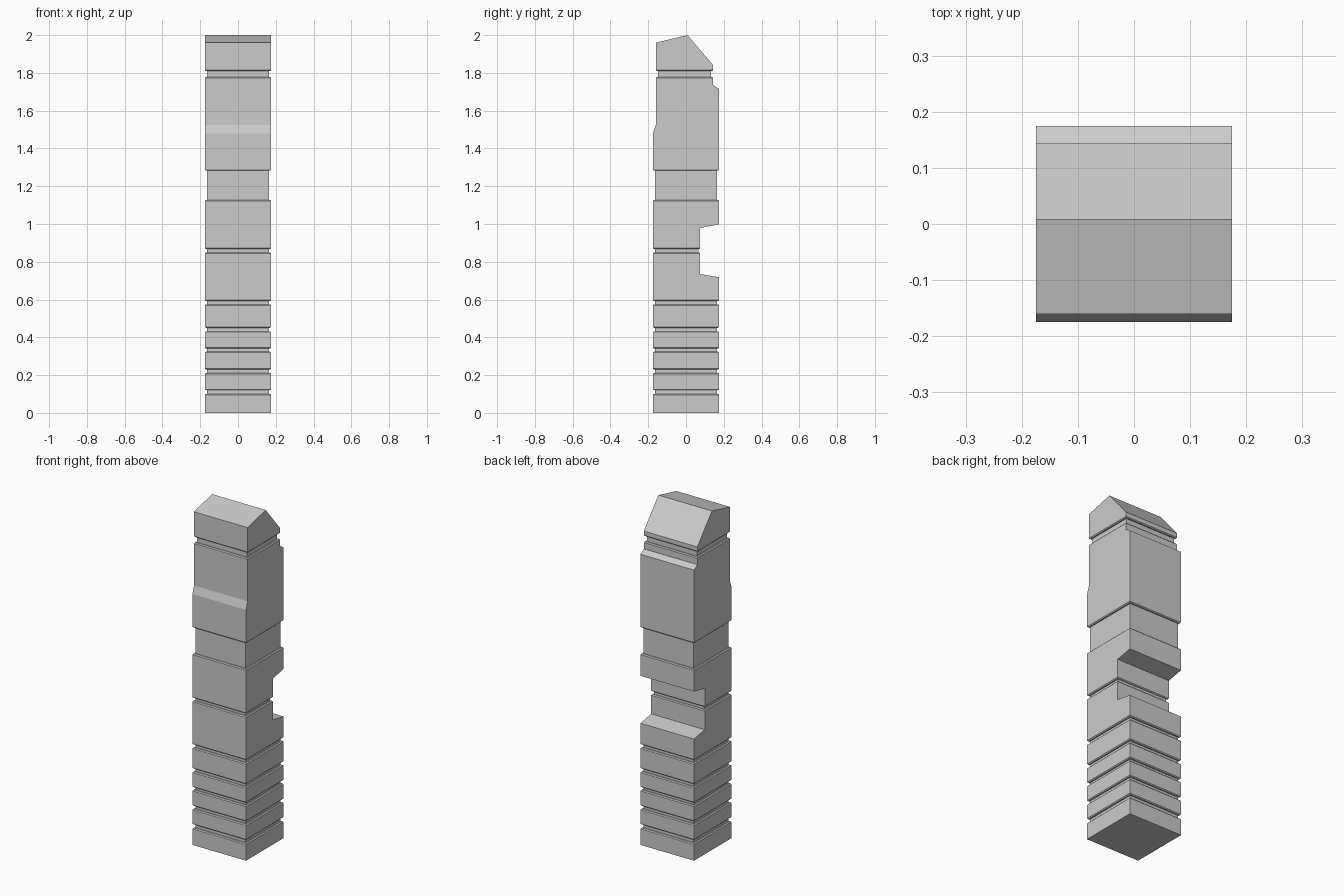
import bpy, bmesh

if "Cube" in bpy.data.objects:
    bpy.data.objects.remove(bpy.data.objects["Cube"])

H = 0.175   # half width of the full blocks
G = 0.163   # half width inside the grooves
C = 0.005   # small chamfer on block rims


def loft(name, rings):
    """Closed skin through rings of (half_x, front_y, front_z, back_y, back_z)."""
    bm = bmesh.new()
    loops = []
    for hx, fy, fz, by, bz in rings:
        loops.append([bm.verts.new(p) for p in
                      ((-hx, fy, fz), (hx, fy, fz), (hx, by, bz), (-hx, by, bz))])
    for a, b in zip(loops, loops[1:]):
        for i in range(4):
            j = (i + 1) % 4
            bm.faces.new((a[i], a[j], b[j], b[i]))
    bm.faces.new(loops[0][::-1])
    bm.faces.new(loops[-1])
    bmesh.ops.remove_doubles(bm, verts=bm.verts, dist=1e-5)
    bmesh.ops.recalc_face_normals(bm, faces=bm.faces)
    mesh = bpy.data.meshes.new(name)
    bm.to_mesh(mesh)
    bm.free()
    obj = bpy.data.objects.new(name, mesh)
    bpy.context.collection.objects.link(obj)
    return obj


def block(name, stations, bottom=True, top=True):
    """Block from (z, front_y, back_y) stations, with chamfered end rims."""
    rings = [[H, f, z, b, z] for z, f, b in stations]

    def rim(index, step):
        z, f, b = stations[index]
        rings[index][2] = rings[index][4] = z + step
        return [H - C, f + C, z, b - C, z]
    low = [rim(0, C)] if bottom else []
    high = [rim(-1, -C)] if top else []
    return loft(name, low + rings + high)


def spacer(name, z0, z1, front=-G, back=G):
    return loft(name, [(G, front, z, back, z) for z in (z0, z1)])


# Ribbed lower shaft
ribs = [(0, 0.10), (0.12, 0.212), (0.23, 0.324), (0.34, 0.432), (0.45, 0.574)]
for i, (z0, z1) in enumerate(ribs):
    block(f"rib_{i + 1}", [(z0, -H, H), (z1, -H, H)], bottom=i > 0)
    next_z = ribs[i + 1][0] if i + 1 < len(ribs) else 0.592
    spacer(f"rib_groove_{i + 1}", z1, next_z)

# Middle blocks with the notch in the back
block("notch_lower_block", [(0.592, -H, H), (0.718, -H, H),
                            (0.735, -H, 0.075), (0.85, -H, 0.075)])
spacer("notch_groove", 0.85, 0.867, back=0.066)
block("notch_upper_block", [(0.867, -H, 0.075), (0.979, -H, 0.075),
                            (0.998, -H, H), (1.128, -H, H)])

# Neck
spacer("neck", 1.128, 1.282)

# Upper body with stepped front and back
block("upper_body", [(1.282, -H, H), (1.48, -H, H), (1.525, -0.16, H),
                     (1.715, -0.16, H), (1.735, -0.16, 0.144), (1.778, -0.16, 0.144)])
spacer("cap_groove", 1.778, 1.81, front=-0.148, back=0.132)

# Ridged cap
loft("cap", [(H - C, -0.16 + C, 1.81, 0.144 - C, 1.81),
             (H, -0.16, 1.815, 0.144, 1.815),
             (H, -0.16, 1.96, 0.144, 1.84),
             (H, 0.008, 2.0, 0.008, 2.0)])
